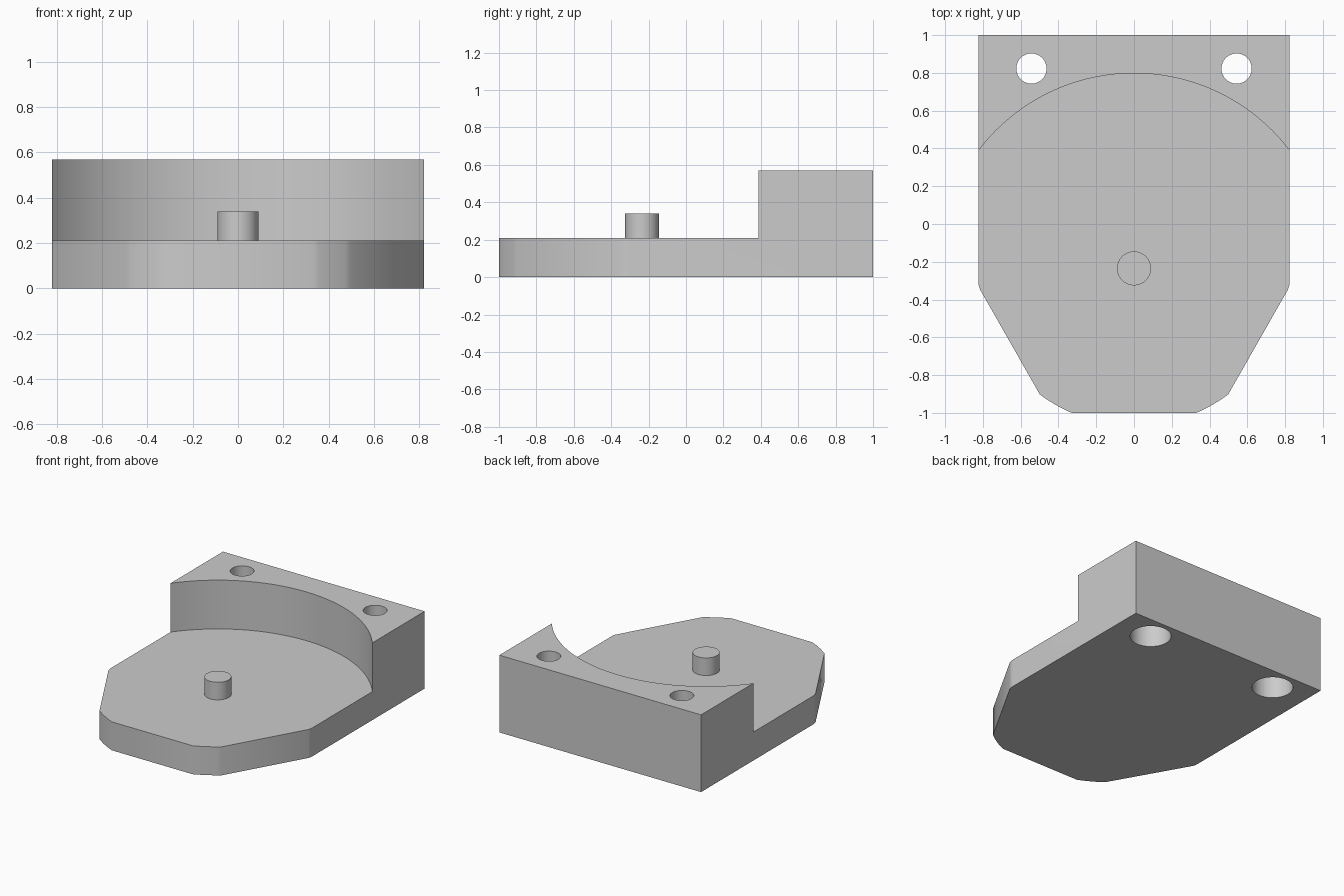
import bpy, bmesh, math
from mathutils import Matrix

if "Cube" in bpy.data.objects:
    bpy.data.objects.remove(bpy.data.objects["Cube"], do_unlink=True)

HALF_W, BASE_H, BLOCK_H = 0.823, 0.21, 0.57
PIVOT_Y, FRONT_R, RECESS_R = -0.235, 0.833, 1.033
HOLE_X, HOLE_Y = 0.543, 0.823

grey = bpy.data.materials.new("plain grey")
grey.use_nodes = True
grey.diffuse_color = (0.6, 0.6, 0.6, 1)
grey.node_tree.nodes["Principled BSDF"].inputs["Base Color"].default_value = (0.6, 0.6, 0.6, 1)


def make_object(name, bm):
    bmesh.ops.recalc_face_normals(bm, faces=bm.faces)
    mesh = bpy.data.meshes.new(name)
    bm.to_mesh(mesh)
    bm.free()
    mesh.materials.append(grey)
    obj = bpy.data.objects.new(name, mesh)
    bpy.context.collection.objects.link(obj)
    return obj


def cylinder(name, x, y, radius, z0, z1, sides):
    bm = bmesh.new()
    bmesh.ops.create_cone(bm, cap_ends=True, segments=sides, radius1=radius, radius2=radius,
                          depth=z1 - z0, matrix=Matrix.Translation((x, y, (z0 + z1) / 2)))
    return make_object(name, bm)


def select_only(obj):
    bpy.ops.object.select_all(action="DESELECT")
    obj.select_set(True)
    bpy.context.view_layer.objects.active = obj


def cut(obj, cutter):
    cutter.hide_render = True
    select_only(obj)
    mod = obj.modifiers.new("cut", "BOOLEAN")
    mod.operation, mod.solver, mod.object = "DIFFERENCE", "EXACT", cutter
    bpy.ops.object.modifier_apply(modifier=mod.name)
    bpy.data.objects.remove(cutter, do_unlink=True)


# Body outline: straight back, tapered front with rounded corners
half = [(HALF_W, 1), (HALF_W, -0.3), (0.822, -0.325), (0.815, -0.347)]
for i in range(7):
    a = math.radians(-53.2 - 13.5 * i / 6)
    half.append((FRONT_R * math.cos(a), PIVOT_Y + FRONT_R * math.sin(a)))
half[-1] = (half[-1][0], -1)
outline = half + [(-x, y) for x, y in reversed(half)]

bm = bmesh.new()
face = bm.faces.new([bm.verts.new((x, y, 0)) for x, y in outline])
top = bmesh.ops.extrude_face_region(bm, geom=[face])["geom"]
bmesh.ops.translate(bm, vec=(0, 0, BLOCK_H), verts=[v for v in top if isinstance(v, bmesh.types.BMVert)])
body = make_object("stepped_body", bm)

# Round recess leaves the low plate in front of the tall back block
cut(body, cylinder("recess_cutter", 0, PIVOT_Y, RECESS_R, BASE_H, 1, 128))

# Screw holes, widened from below
for side in (-1, 1):
    cut(body, cylinder("hole_cutter", side * HOLE_X, HOLE_Y, 0.08, -0.1, 0.7, 48))
    cut(body, cylinder("pocket_cutter", side * HOLE_X, HOLE_Y, 0.14, -0.1, 0.34, 48))

# Pivot pin on the plate
pin = cylinder("pivot_pin", 0, PIVOT_Y, 0.09, BASE_H - 0.02, 0.34, 48)

for obj in (body, pin):
    select_only(obj)
    bpy.ops.object.shade_smooth_by_angle(angle=math.radians(28))
